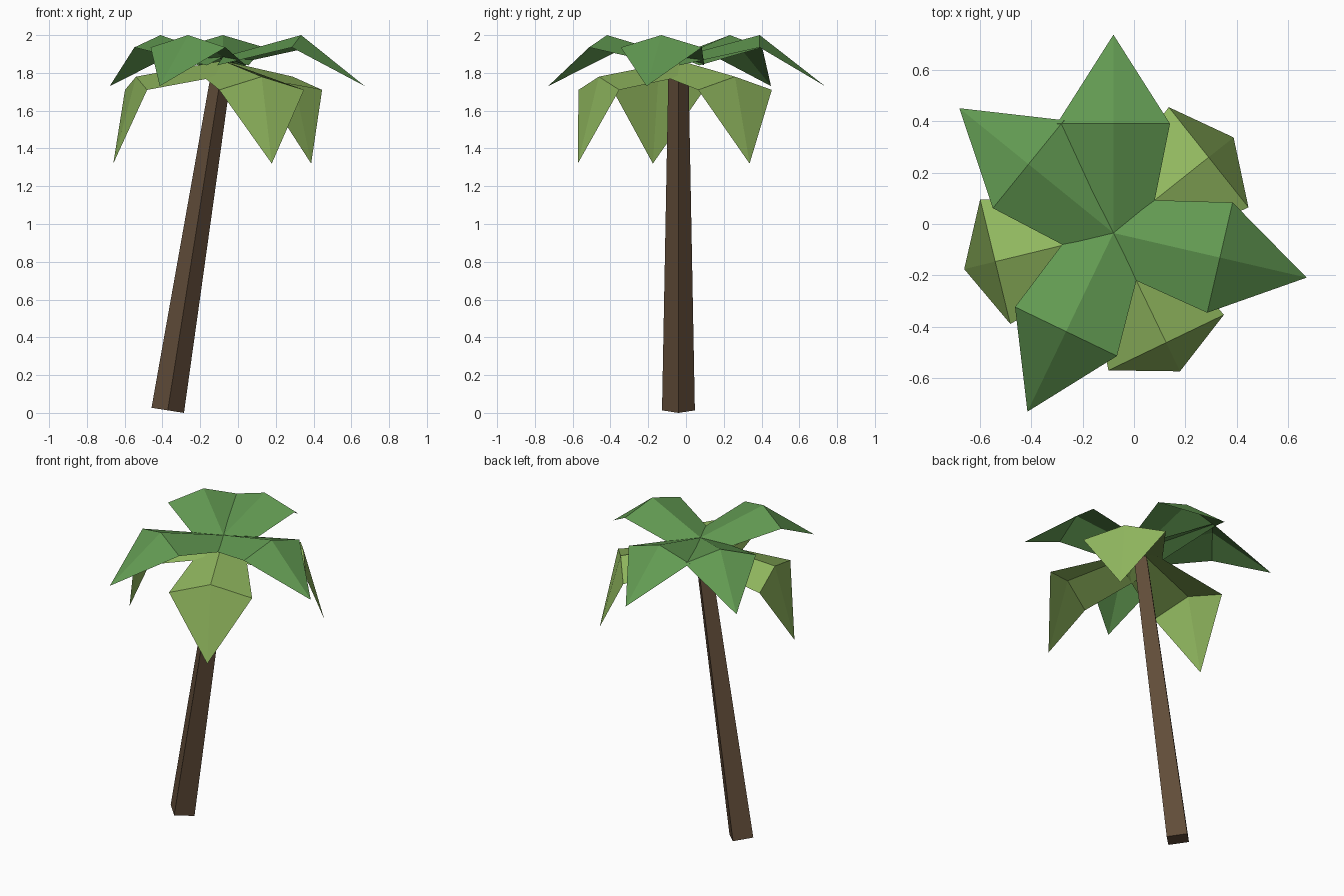
import bpy
import bmesh
from math import radians, atan2
from mathutils import Matrix, Vector

if "Cube" in bpy.data.objects:
    bpy.data.objects.remove(bpy.data.objects["Cube"], do_unlink=True)


def make_material(name, rgb):
    mat = bpy.data.materials.new(name)
    mat.use_nodes = True
    color = (*rgb, 1.0)
    mat.diffuse_color = color
    mat.node_tree.nodes["Principled BSDF"].inputs["Base Color"].default_value = color
    return mat


def add_object(name, bm, mat):
    mesh = bpy.data.meshes.new(name)
    bm.to_mesh(mesh)
    bm.free()
    mesh.materials.append(mat)
    obj = bpy.data.objects.new(name, mesh)
    bpy.context.collection.objects.link(obj)
    return obj


bark = make_material("bark_brown", (0.120, 0.073, 0.041))
dark_green = make_material("deep_green", (0.122, 0.323, 0.084))
light_green = make_material("light_green", (0.283, 0.479, 0.114))

# Leaning, tapered four-sided trunk
foot = Vector((-0.372, -0.04, 0.0135))
head = Vector((-0.085, -0.04, 1.82))
axis = head - foot
bm = bmesh.new()
bmesh.ops.create_cone(
    bm, cap_ends=True, segments=4, radius1=0.087, radius2=0.053, depth=axis.length,
    matrix=Matrix.Translation((foot + head) / 2)
    @ Matrix.Rotation(atan2(axis.x, axis.z), 4, "Y"))
add_object("trunk", bm, bark)

# Creased leaves radiating from the crown
CROWN = Vector((-0.08, -0.035, 0))


def add_leaf(name, angle, mat, base, bend, tip):
    """base and bend are (distance, half width, ridge z, edge z); tip is (distance, z)."""
    bm = bmesh.new()
    rows = []
    for dist, half, ridge_z, edge_z in (base, bend):
        rows.append([bm.verts.new(p) for p in
                     ((dist, -half, edge_z), (dist, 0, ridge_z), (dist, half, edge_z))])
    end = bm.verts.new((tip[0], 0, tip[1]))
    inner, outer = rows
    for i in range(2):
        bm.faces.new((inner[i], outer[i], outer[i + 1], inner[i + 1]))
        bm.faces.new((outer[i], end, outer[i + 1]))
    bm.transform(Matrix.Translation(CROWN) @ Matrix.Rotation(radians(angle), 4, "Z"))
    add_object(name, bm, mat)


for n, angle in enumerate((-13, 90, 141, 244.3), 1):
    add_leaf(f"upper_leaf_{n}", angle, dark_green,
             (0, 0.135, 1.885, 1.84), (0.425, 0.22, 2.0, 1.935), (0.771, 1.73))

for n, angle in enumerate((38.5, 193.6, 295.7), 1):
    add_leaf(f"lower_leaf_{n}", angle, light_green,
             (0, 0.13, 1.865, 1.79), (0.473, 0.249, 1.78, 1.71), (0.597, 1.32))
